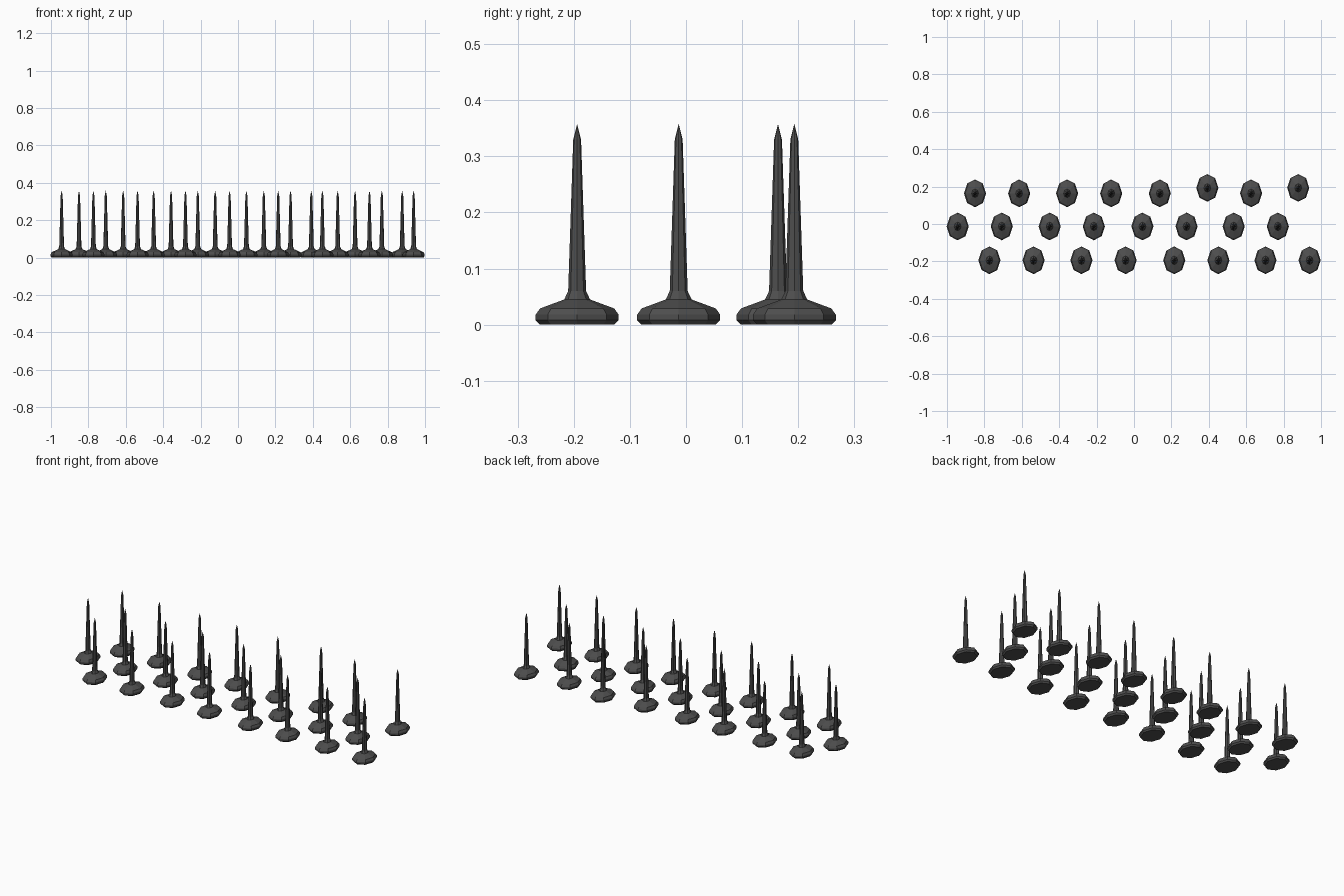
import bpy
import bmesh
from math import cos, sin, pi

cube = bpy.data.objects.get("Cube")
if cube:
    bpy.data.objects.remove(cube)

mat = bpy.data.materials.new("dark iron")
mat.use_nodes = True
colour = (0.075, 0.075, 0.075, 1)
mat.diffuse_color = colour
mat.node_tree.nodes["Principled BSDF"].inputs["Base Color"].default_value = colour

SIDES = 8
SQUASH = 0.8  # width in x relative to depth in y

# Half profile of one spike: radius, height
PROFILE = [(0.066, 0.0), (0.074, 0.008), (0.074, 0.018), (0.066, 0.029),
           (0.023, 0.045), (0.016, 0.06), (0.007, 0.33)]
TIP = 0.358


def spike_mesh():
    bm = bmesh.new()
    rings = []
    for r, z in PROFILE:
        rings.append([bm.verts.new((r * SQUASH * cos(2 * pi * i / SIDES),
                                    r * sin(2 * pi * i / SIDES), z))
                      for i in range(SIDES)])
    tip = bm.verts.new((0, 0, TIP))
    bm.faces.new(rings[0][::-1])
    for i in range(SIDES):
        j = (i + 1) % SIDES
        for low, high in zip(rings, rings[1:]):
            bm.faces.new((low[i], low[j], high[j], high[i]))
        bm.faces.new((rings[-1][i], rings[-1][j], tip))
    mesh = bpy.data.meshes.new("spike")
    bm.to_mesh(mesh)
    bm.free()
    mesh.materials.append(mat)
    return mesh


# Three staggered rows; two back spikes stand a little further out
FRONT_X = [-0.773, -0.537, -0.281, -0.045, 0.215, 0.451, 0.703, 0.939]
ROWS = {"front": (0.0, -0.194), "middle": (-0.17, -0.013), "back": (-0.077, 0.164)}
MOVED = {("back", 5): (0.392, 0.193), ("back", 7): (0.878, 0.193)}

mesh = spike_mesh()
for row, (shift, y) in ROWS.items():
    for n, x in enumerate(FRONT_X):
        px, py = MOVED.get((row, n), (x + shift, y))
        spike = bpy.data.objects.new(f"{row}_spike_{n + 1}", mesh)
        spike.location = (px, py, 0)
        bpy.context.collection.objects.link(spike)
